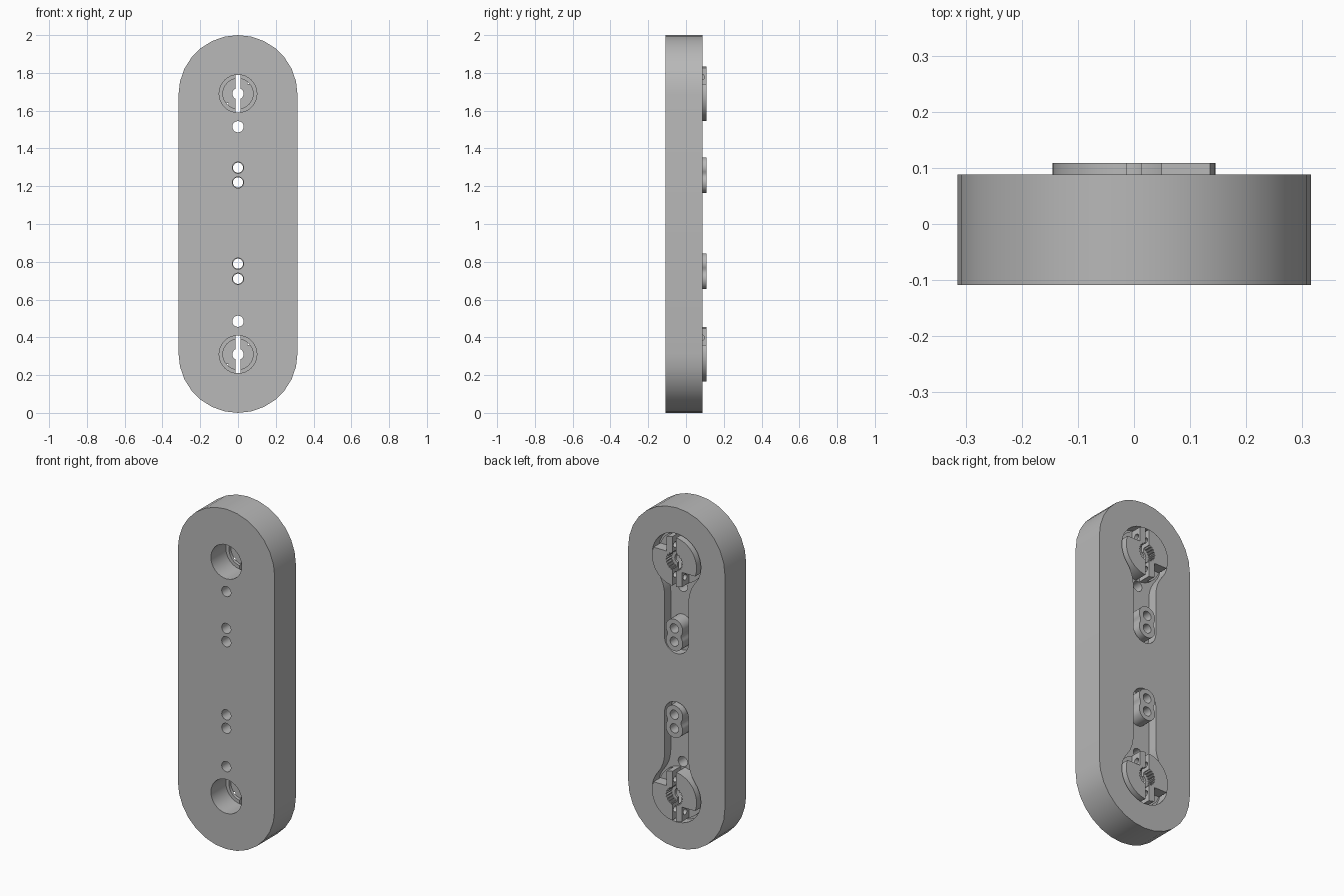
import bpy, bmesh
from math import sin, cos, pi, radians, acos, atan2, degrees, sqrt

cube = bpy.data.objects.get("Cube")
if cube:
    bpy.data.objects.remove(cube, do_unlink=True)

grey = bpy.data.materials.new("plain_grey")
grey.use_nodes = True
colour = (0.48, 0.48, 0.48, 1)
grey.diffuse_color = colour
bsdf = grey.node_tree.nodes["Principled BSDF"]
bsdf.inputs["Base Color"].default_value = colour
bsdf.inputs["Roughness"].default_value = 0.6

FRONT, BACK, FLOOR, RAISED = -0.109, 0.088, 0.03, 0.109
HUB = 0.69          # distance of each hub from the middle of the plate


def arc(x, z, r, a, b, n):
    """Points on an arc from angle a to b, in degrees."""
    return [(x + r * cos(radians(a + (b - a) * i / n)),
             z + r * sin(radians(a + (b - a) * i / n))) for i in range(n + 1)]


def circle(x, z, r, n=32):
    return arc(x, z, r, 0, 360, n)[:-1]


def rect(x0, x1, z0, z1):
    return [(x0, z0), (x1, z0), (x1, z1), (x0, z1)]


def prism(name, outline, y0, y1, axis="Y"):
    """Extrude an outline along y, or along x when axis is X."""
    bm = bmesh.new()

    def place(p, d):
        return (p[0], d, p[1]) if axis == "Y" else (d, p[0], p[1])
    low = [bm.verts.new(place(p, y0)) for p in outline]
    high = [bm.verts.new(place(p, y1)) for p in outline]
    bm.faces.new(low)
    bm.faces.new(high)
    for i in range(len(low)):
        j = (i + 1) % len(low)
        bm.faces.new((low[i], low[j], high[j], high[i]))
    bmesh.ops.recalc_face_normals(bm, faces=bm.faces)
    mesh = bpy.data.meshes.new(name)
    bm.to_mesh(mesh)
    bm.free()
    mesh.materials.append(grey)
    ob = bpy.data.objects.new(name, mesh)
    bpy.context.collection.objects.link(ob)
    return ob


def cut(ob, *cutters):
    """Subtract each cutter, then discard it."""
    for c in cutters:
        c.hide_render = True
        mod = ob.modifiers.new("cut", "BOOLEAN")
        mod.operation = "DIFFERENCE"
        mod.solver = "EXACT"
        mod.object = c
        bpy.context.view_layer.update()
        deps = bpy.context.evaluated_depsgraph_get()
        mesh = bpy.data.meshes.new_from_object(ob.evaluated_get(deps))
        ob.modifiers.clear()
        ob.data = mesh
        bpy.data.objects.remove(c, do_unlink=True)


def finish(ob):
    bpy.ops.object.select_all(action="DESELECT")
    ob.select_set(True)
    bpy.context.view_layer.objects.active = ob
    bpy.ops.object.shade_smooth_by_angle(angle=radians(30))


def keyhole(side):
    """Round pocket flaring smoothly into a narrow round-ended slot."""
    r, neck, fillet, end = 0.158, 0.078, 0.2, 0.22
    cx = neck + fillet
    dz = sqrt((r + fillet) ** 2 - cx ** 2)
    a = degrees(atan2(dz, cx))
    pts = arc(0, HUB, r, -a, 180 + a, 36)
    pts += arc(-cx, HUB - dz, fillet, a, 0, 6)[1:]
    pts += arc(0, end, neck, 180, 360, 16)
    pts += arc(cx, HUB - dz, fillet, 180, 180 - a, 6)[:-1]
    return [(x, 1 + side * z) for x, z in pts]


def figure_eight(z0, z1, r, waist):
    a = degrees(acos(waist / r))
    return arc(0, z1, r, -a, 180 + a, 20) + arc(0, z0, r, 180 - a, 360 + a, 20)


# Main plate with round ends
R = 0.315
plate = prism("plate", arc(0, 2 - R, R, 0, 180, 14) + arc(0, R, R, 180, 360, 14),
              FRONT, BACK)

for side, label in ((1, "upper"), (-1, "lower")):
    def up(d):
        return 1 + side * d
    hub = up(HUB)

    # Pocket, hub bore and pin holes in the plate
    cut(plate, prism("pocket", keyhole(side), FLOOR, 0.2),
        prism("bore", circle(0, hub, 0.1), -0.2, 0.1))
    holes = [up(0.515), 1 + 0.298 if side > 0 else 0.79,
             1 + 0.22 if side > 0 else 0.71]
    for z in holes:
        cut(plate, prism("pin_hole", circle(0, z, 0.03, 20), -0.2, 0.2))

    # Raised double-hole boss inside the slot
    z0, z1 = sorted(holes[1:])
    boss = prism(label + "_pin_boss", figure_eight(z0, z1, 0.055, 0.045),
                 FLOOR, RAISED)
    for z in (z0, z1):
        cut(boss, prism("boss_hole", circle(0, z, 0.027, 20), 0, 0.2))
    finish(boss)

    # Split clamp disc with a toothed socket
    disc = prism(label + "_clamp_disc", circle(0, hub, 0.145, 40), FLOOR, RAISED)
    teeth = [((0.054 if i % 4 < 2 else 0.047) * cos(2 * pi * i / 80),
              hub + (0.054 if i % 4 < 2 else 0.047) * sin(2 * pi * i / 80))
             for i in range(80)]
    cut(disc, prism("front_recess", circle(0, hub, 0.08), 0, 0.048),
        prism("screw_hole", circle(0, hub, 0.03, 20), 0, 0.2),
        prism("socket", teeth, 0.062, 0.2))

    # Diagonally opposite notches with cross screws, then the split
    for s in (1, -1):
        xs, zs = sorted((s * 0.05, s * 0.2)), sorted((s * 0.05, s * 0.2))
        cut(disc, prism("notch", rect(*xs, hub + zs[0], hub + zs[1]), 0.045, 0.2),
            prism("cross_hole", circle(0.08, hub + s * 0.088, 0.017, 16),
                  *sorted((s * 0.2, s * -0.04)), axis="X"))
    cut(disc, prism("split", rect(-0.0125, 0.0125, hub - 0.2, hub + 0.2), 0, 0.2))
    finish(disc)

finish(plate)
